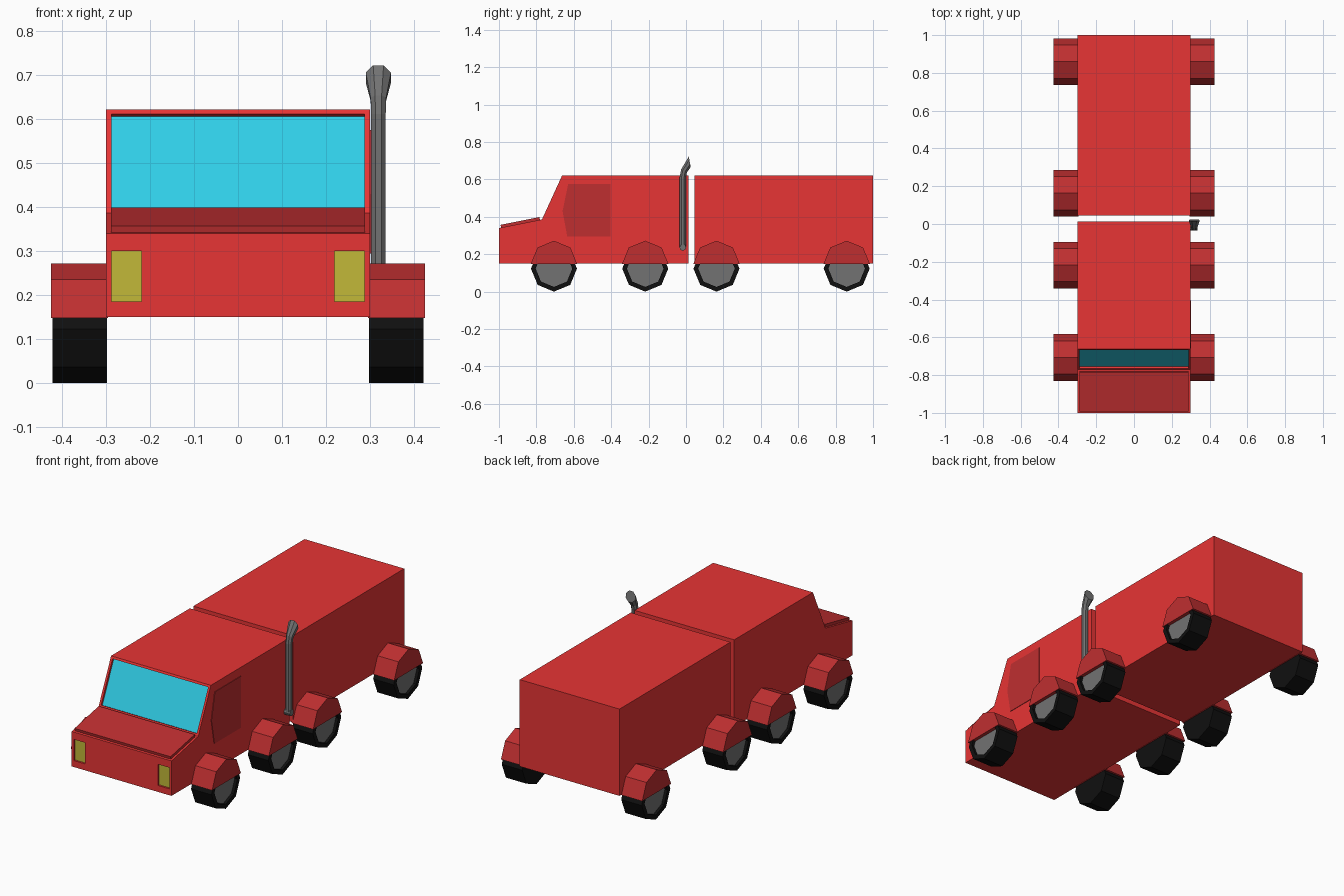
import bpy, bmesh
from math import sin, cos, pi, radians
from mathutils import Vector

if "Cube" in bpy.data.objects:
    bpy.data.objects.remove(bpy.data.objects["Cube"])


def mat(name, r, g, b):
    m = bpy.data.materials.new(name)
    m.diffuse_color = (r, g, b, 1)
    m.use_nodes = True
    m.node_tree.nodes["Principled BSDF"].inputs["Base Color"].default_value = m.diffuse_color
    return m


RED = mat("red", 0.8, 0.035, 0.035)
DARK = mat("dark_red", 0.52, 0.028, 0.03)
GLASS = mat("glass", 0.03, 0.62, 0.8)
LAMP = mat("lamp", 0.54, 0.48, 0.04)
BLACK = mat("rubber", 0.005, 0.005, 0.005)
GREY = mat("metal", 0.17, 0.17, 0.17)


def finish(name, bm, mats):
    bmesh.ops.recalc_face_normals(bm, faces=bm.faces)
    me = bpy.data.meshes.new(name)
    bm.to_mesh(me)
    bm.free()
    for m in mats:
        me.materials.append(m)
    ob = bpy.data.objects.new(name, me)
    bpy.context.collection.objects.link(ob)
    return ob


def prism(pts, x0, x1):
    """Extrude a (y, z) profile along x."""
    bm = bmesh.new()
    f = bm.faces.new([bm.verts.new((x0, y, z)) for y, z in pts])
    ext = bmesh.ops.extrude_face_region(bm, geom=[f])["geom"]
    bmesh.ops.translate(bm, vec=(x1 - x0, 0, 0),
                        verts=[v for v in ext if isinstance(v, bmesh.types.BMVert)])
    bmesh.ops.recalc_face_normals(bm, faces=bm.faces)
    bm.faces.ensure_lookup_table()
    return bm


def panel(bm, face, margin, depth, idx, wall_idx=0):
    """Inset a face, then sink or raise it with straight walls."""
    bmesh.ops.inset_individual(bm, faces=[face], thickness=margin)
    walls = bmesh.ops.inset_individual(bm, faces=[face], thickness=0, depth=depth)["faces"]
    for w in walls:
        w.material_index = wall_idx
    face.material_index = idx


def find(bm, centre):
    c = Vector(centre)
    return min(bm.faces, key=lambda f: (f.calc_center_median() - c).length)


def octagon(y, z, r, n=8):
    return [(y + r * cos(i * pi / 4), z + r * sin(i * pi / 4)) for i in range(n)]


def box(y0, y1, z0, z1):
    return [(y0, z0), (y1, z0), (y1, z1), (y0, z1)]


# cab with sunken windshield and raised hood panel
bm = prism([(-1, .15), (-1, .34), (-.77, .386), (-.662, .622), (.014, .622), (.014, .15)], -.3, .3)
shield, hood = find(bm, (0, -.716, .504)), find(bm, (0, -.885, .363))
panel(bm, shield, .017, -.012, 1)
panel(bm, hood, .016, .015, 2, 2)
cab = finish("cab", bm, [RED, GLASS, DARK])

# headlights in shallow pockets
for side, s in (("left", -1), ("right", 1)):
    cutter = finish("headlight_cutter_" + side,
                    prism(box(-1.05, -.985, .185, .30), s * .219, s * .287), [RED])
    cutter.hide_render = True
    cutter.hide_viewport = True
    mod = cab.modifiers.new("pocket", 'BOOLEAN')
    mod.operation = 'DIFFERENCE'
    mod.solver = 'EXACT'
    mod.object = cutter
    finish("headlight_" + side,
           prism(box(-.99, -.98, .185, .30), s * .219, s * .287), [LAMP])

# cargo box
finish("cargo_box", prism(box(.046, 1, .15, .622), -.3, .3), [RED])

# door on the right side
finish("door", prism([(-.63, .575), (-.405, .575), (-.405, .295), (-.635, .295), (-.66, .43)],
                     .29, .303), [DARK])

# wheels with recessed hubs, and fenders
for i, y in enumerate((-.706, -.218, .163, .859)):
    for side, s in (("left", -1), ("right", 1)):
        bm = prism(octagon(y, .123, .123), s * .298, s * .421)
        panel(bm, find(bm, (s * .421, y, .123)), .025, -.015, 1)
        finish(f"wheel_{side}_{i}", bm, [BLACK, GREY])
        finish(f"fender_{side}_{i}", prism(octagon(y, .148, .124, 5), s * .295, s * .425), [DARK])

# exhaust stack: octagonal rings (y, z, radius, tilt) ending in a flared mouth
rings = [(-.017, .232, .018, 0), (-.017, .612, .018, 0), (-.011, .645, .019, 30), (.02, .694, .031, 80)]
bm = bmesh.new()
loops = []
for y, z, r, t in rings:
    t = radians(t)
    loops.append([bm.verts.new((.319 + r * cos(a), y + r * sin(a) * cos(t), z - r * sin(a) * sin(t)))
                  for a in ((k + .5) * pi / 4 for k in range(8))])
for a, b in zip(loops, loops[1:]):
    for k in range(8):
        bm.faces.new((a[k], a[k - 1], b[k - 1], b[k]))
bm.faces.new(loops[0])
bm.faces.new(loops[-1])
finish("exhaust_stack", bm, [GREY])
finish("exhaust_elbow", prism(octagon(-.017, .236, .018), .29, .335), [GREY])
